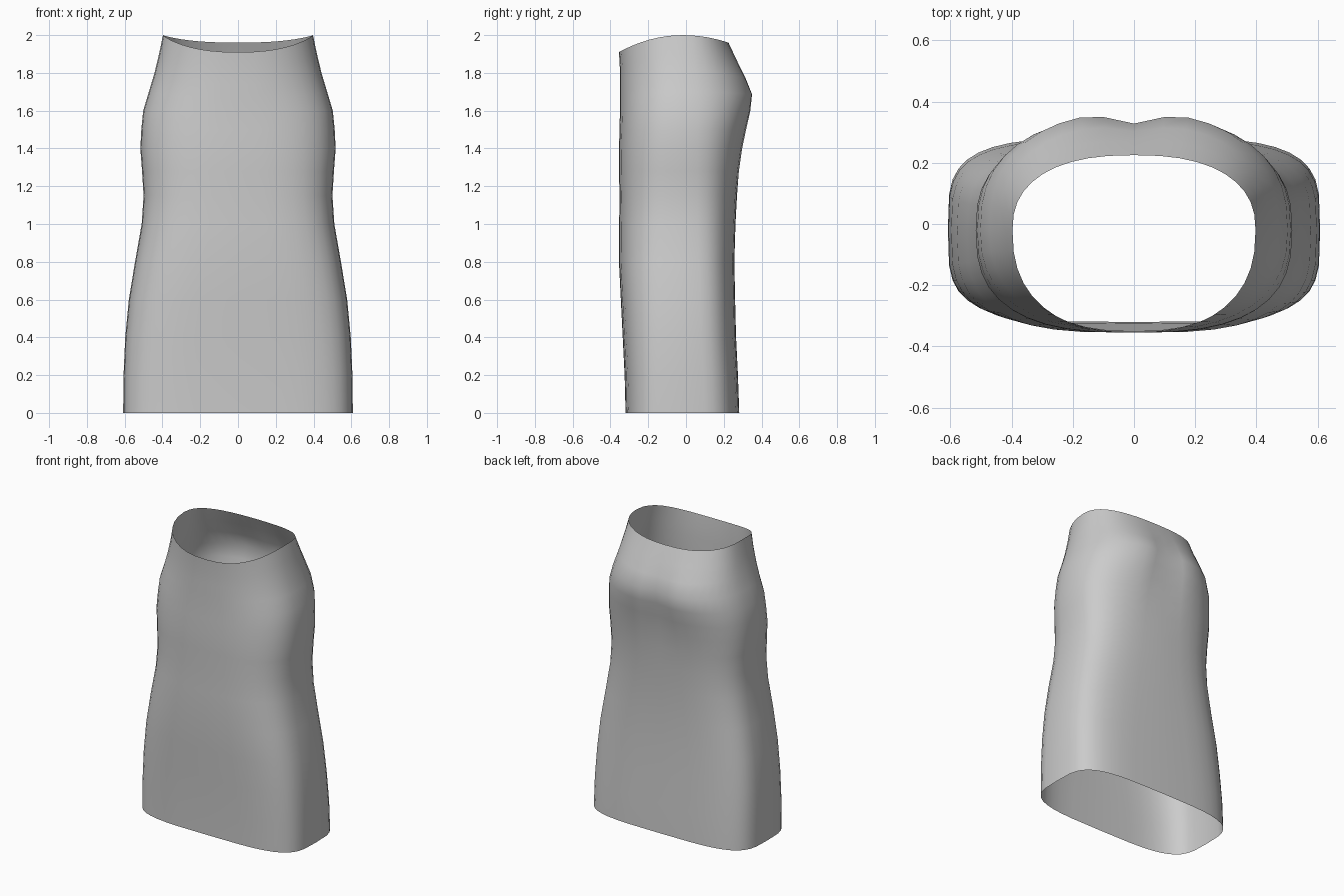
import bpy, bmesh, math

cube = bpy.data.objects.get("Cube")
if cube:
    bpy.data.objects.remove(cube)

SEGMENTS = 40
CENTRE_Y = -0.02

# Body sections: height, half width, front y, back y, squareness, seat cleft depth
SECTIONS = [
    (0.0, .608, -.32, .282, 3.9, 0),
    (0.2, .606, -.325, .275, 3.8, 0),
    (0.4, .597, -.335, .265, 3.6, 0),
    (0.6, .578, -.345, .26, 3.4, 0),
    (0.8, .545, -.355, .256, 3.2, 0),
    (1.0, .510, -.354, .262, 3.0, 0),
    (1.15, .500, -.352, .27, 2.9, 0),
    (1.28, .508, -.355, .283, 2.8, .005),
    (1.4, .517, -.355, .302, 2.7, .015),
    (1.5, .512, -.352, .325, 2.6, .024),
    (1.6, .502, -.35, .35, 2.5, .032),
    (1.7, .472, -.35, .364, 2.4, .036),
    (1.8, .442, -.35, .325, 2.4, .022),
    (1.9, .418, -.35, .275, 2.4, .006),
    (2.0, .397, -.355, .225, 2.4, 0),
]


def signed_power(value, power):
    return math.copysign(abs(value) ** power, value)


def section_ring(bm, z, half, front, back, square, cleft):
    """One squared-oval ring whose height dips towards the open waist edge."""
    ring = []
    lift = min(1, max(0, (z - 1.5) / 0.5))
    lift = lift * lift * (3 - 2 * lift)
    for i in range(SEGMENTS):
        a = math.tau * i / SEGMENTS
        u = signed_power(math.cos(a), 2 / square)
        v = signed_power(math.sin(a), 2 / square)
        x = half * u
        depth = back - CENTRE_Y if v > 0 else CENTRE_Y - front
        y = CENTRE_Y + depth * v
        if v > 0:
            y -= cleft * math.exp(-(x / 0.09) ** 2)
        dip = (0.04 if v > 0 else 0.09) * v * v * lift
        ring.append(bm.verts.new((x, y, z - dip)))
    return ring


# Skirt shell, open at the waist and hem
bm = bmesh.new()
rings = [section_ring(bm, *s) for s in SECTIONS]
for low, high in zip(rings, rings[1:]):
    for i in range(SEGMENTS):
        j = (i + 1) % SEGMENTS
        bm.faces.new((low[i], low[j], high[j], high[i]))
mesh = bpy.data.meshes.new("skirt")
bm.to_mesh(mesh)
bm.free()
skirt = bpy.data.objects.new("skirt", mesh)
bpy.context.collection.objects.link(skirt)

# Plain grey cloth
cloth = bpy.data.materials.new("grey cloth")
cloth.use_nodes = True
colour = (0.6, 0.6, 0.6, 1)
cloth.diffuse_color = colour
cloth.node_tree.nodes["Principled BSDF"].inputs["Base Color"].default_value = colour
mesh.materials.append(cloth)

# Smooth shading
bpy.context.view_layer.objects.active = skirt
skirt.select_set(True)
bpy.ops.object.shade_smooth_by_angle(angle=math.radians(60))
